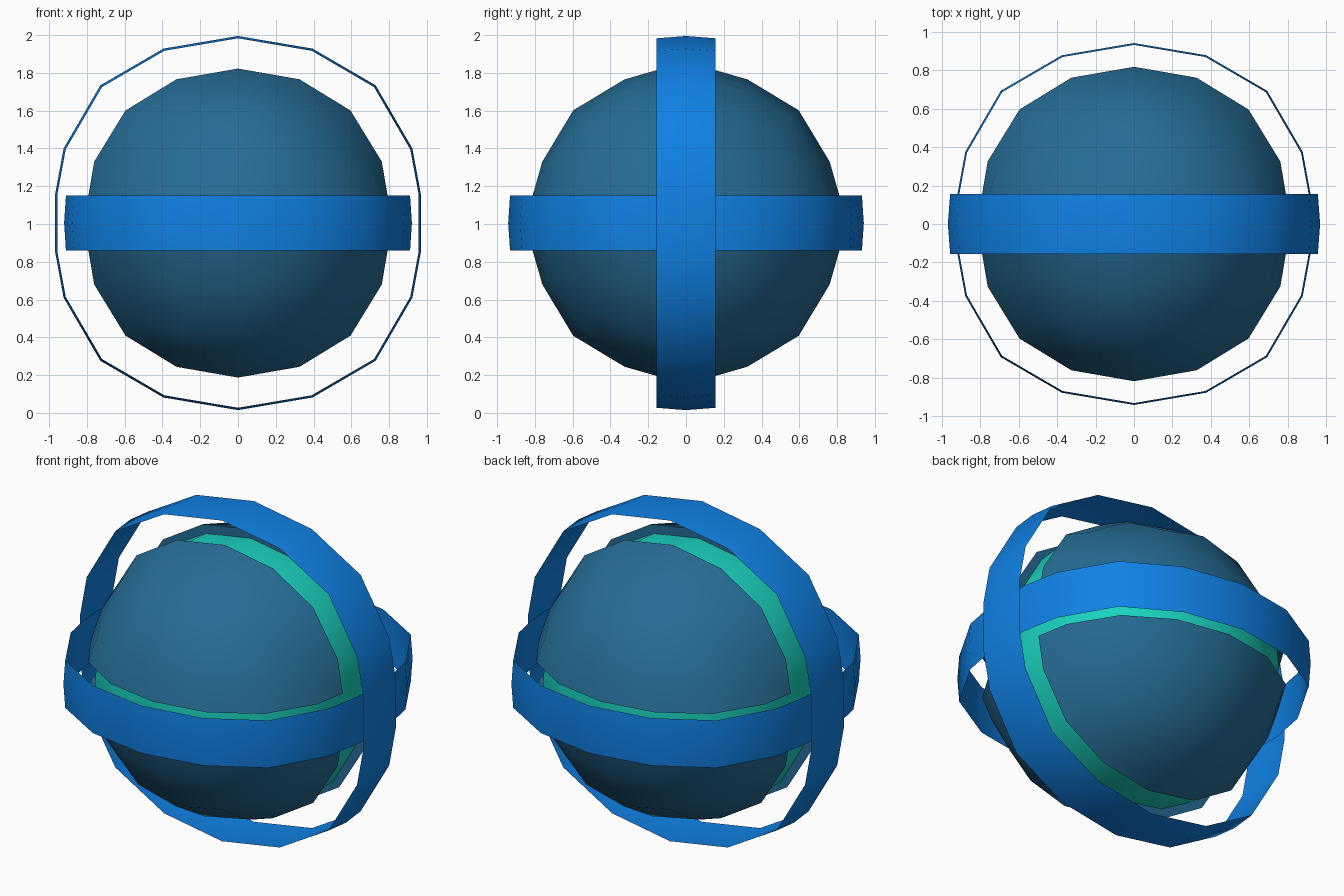
import bpy, bmesh
from mathutils import Vector

if "Cube" in bpy.data.objects:
    bpy.data.objects.remove(bpy.data.objects["Cube"])

CZ = 1.005      # height of the centre
GAP = 0.126     # half width of the grooves


def material(name, rgb):
    m = bpy.data.materials.new(name)
    m.diffuse_color = (*rgb, 1)
    m.use_nodes = True
    m.node_tree.nodes["Principled BSDF"].inputs["Base Color"].default_value = m.diffuse_color
    return m


SHELL = material("slate blue", (0.019, 0.15, 0.30))
BAND = material("bright blue", (0.005, 0.22, 0.78))
GLOW = material("teal", (0.01, 0.65, 0.52))


def finish(ob, mat, angle=0.6):
    ob.data.materials.clear()
    ob.data.materials.append(mat)
    bpy.ops.object.select_all(action='DESELECT')
    ob.select_set(True)
    bpy.context.view_layer.objects.active = ob
    bpy.ops.object.shade_smooth_by_angle(angle=angle)


# Rounded-cube ball, split into four shell pieces by two grooves
bpy.ops.mesh.primitive_cube_add(size=1.856, location=(0, 0, CZ))
shell = bpy.context.object
shell.name = "outer_shell"
sub = shell.modifiers.new("round", 'SUBSURF')
sub.levels = 2
sub.use_limit_surface = False
bpy.ops.object.modifier_apply(modifier=sub.name)

bm = bmesh.new()
bm.from_mesh(shell.data)
for axis in (Vector((0, 1, 0)), Vector((0, 0, 1))):
    for s in (-1, 1):
        bmesh.ops.bisect_plane(bm, geom=bm.verts[:] + bm.edges[:] + bm.faces[:],
                               plane_co=axis * s * GAP, plane_no=axis)
groove = [f for f in bm.faces
          if min(abs(f.calc_center_median().y), abs(f.calc_center_median().z)) < GAP - 0.001]
bmesh.ops.delete(bm, geom=groove, context='FACES')
# Lift the groove rims to the full radius
for v in bm.verts:
    on_y = abs(abs(v.co.y) - GAP) < 0.001
    on_z = abs(abs(v.co.z) - GAP) < 0.001
    if on_y or on_z:
        v.co.x *= 1.03
    if on_y and not on_z:
        v.co.z *= 1.03
    if on_z and not on_y:
        v.co.y *= 1.03
# Groove walls
rim = [e for e in bm.edges if e.is_boundary]
walls = bmesh.ops.extrude_edge_only(bm, edges=rim)["geom"]
for v in walls:
    if isinstance(v, bmesh.types.BMVert):
        y, z = v.co.y, v.co.z
        v.co *= 0.93
        if abs(y) < GAP + 0.002:
            v.co.y = y
        if abs(z) < GAP + 0.002:
            v.co.z = z
bmesh.ops.recalc_face_normals(bm, faces=bm.faces[:])
bm.to_mesh(shell.data)
bm.free()
finish(shell, SHELL)

# Quarter section shared by the bands and groove floors
QUARTER = [(0, 0.815), (0.325, 0.76), (0.6, 0.6), (0.76, 0.325), (0.797, 0.125)]
half = QUARTER + [(x, -h) for x, h in reversed(QUARTER)]
SECTION = half + [(-x, h) for x, h in reversed(half[1:-1])]


def band(name, upright, mid, edge, width, mat):
    """Closed strip round the ball, slightly crowned across its width."""
    bm = bmesh.new()
    loops = []
    for w, k in ((-width, edge), (0, mid), (width, edge)):
        loops.append([bm.verts.new((a * k, w, b * k) if upright else (a * k, b * k, w))
                      for a, b in SECTION])
    n = len(SECTION)
    for lo, hi in zip(loops, loops[1:]):
        for i in range(n):
            j = (i + 1) % n
            f = bm.faces.new((lo[i], lo[j], hi[j], hi[i]))
            f.normal_update()
            if f.normal.dot(f.calc_center_median()) < 0:
                f.normal_flip()
    me = bpy.data.meshes.new(name)
    bm.to_mesh(me)
    bm.free()
    ob = bpy.data.objects.new(name, me)
    ob.location.z = CZ
    bpy.context.collection.objects.link(ob)
    finish(ob, mat)


# Floating bands
band("upright_band", True, 1.215, 1.20, 0.155, BAND)
band("level_band", False, 1.155, 1.143, 0.145, BAND)
# Glowing groove floors
band("upright_groove_floor", True, 0.945, 0.935, GAP, GLOW)
band("level_groove_floor", False, 0.945, 0.935, GAP, GLOW)
